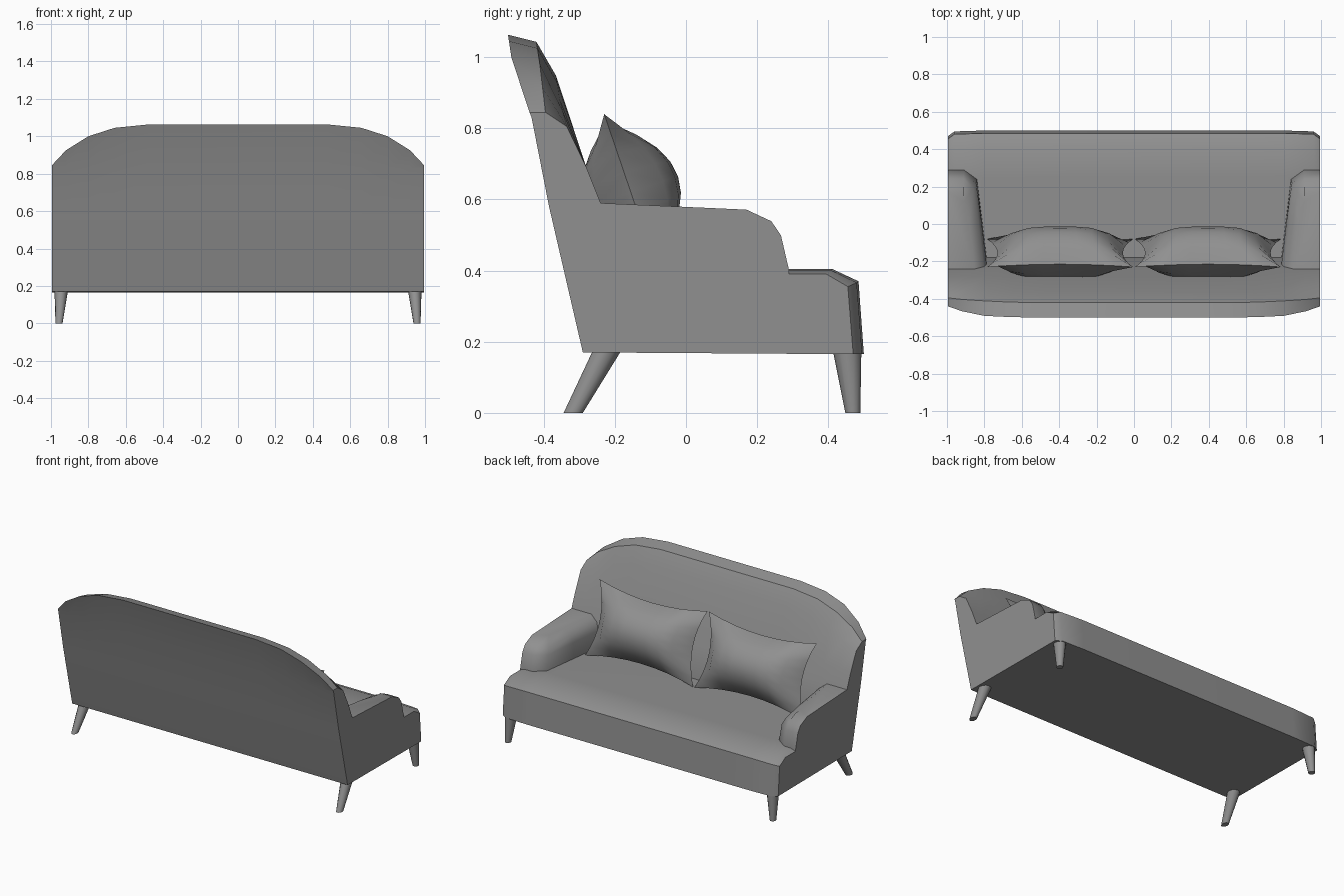
import bpy, bmesh, math
from mathutils import Vector

if "Cube" in bpy.data.objects:
    bpy.data.objects.remove(bpy.data.objects["Cube"])

grey = bpy.data.materials.new("grey_fabric")
grey.use_nodes = True
grey.diffuse_color = (0.28, 0.28, 0.28, 1)
grey.node_tree.nodes["Principled BSDF"].inputs["Base Color"].default_value = (0.28, 0.28, 0.28, 1)


def finish(name, bm, angle=40):
    bmesh.ops.remove_doubles(bm, verts=bm.verts, dist=0.0005)
    bmesh.ops.recalc_face_normals(bm, faces=bm.faces)
    mesh = bpy.data.meshes.new(name)
    bm.to_mesh(mesh)
    bm.free()
    mesh.materials.append(grey)
    obj = bpy.data.objects.new(name, mesh)
    bpy.context.collection.objects.link(obj)
    bpy.ops.object.select_all(action="DESELECT")
    obj.select_set(True)
    bpy.context.view_layer.objects.active = obj
    bpy.ops.object.shade_smooth_by_angle(angle=math.radians(angle))
    return obj


def loft(name, rings, angle=40):
    """Skin closed rings of equal length and cap both ends."""
    bm = bmesh.new()
    rows = [[bm.verts.new(p) for p in ring] for ring in rings]
    n = len(rows[0])
    for a, b in zip(rows, rows[1:]):
        for i in range(n):
            j = (i + 1) % n
            bm.faces.new((a[i], a[j], b[j], b[i]))
    bm.faces.new(rows[0])
    bm.faces.new(rows[-1])
    return finish(name, bm, angle)


# Seat base with rounded front lip and clipped front corners
def seat_ring(x, back, drop):
    profile = [(-0.28, 0.17), (0.5 - back, 0.165), (0.485 - back, 0.37 - drop),
               (0.41 - back / 2, 0.405 - drop), (0.25, 0.405 - drop), (-0.22, 0.4 - drop)]
    return [(x, y, z) for y, z in profile]


loft("seat", [seat_ring(x, b, d) for x, b, d in (
    (-0.995, 0.03, 0.015), (-0.96, 0.005, 0.004), (-0.8, 0, 0),
    (0.8, 0, 0), (0.96, 0.005, 0.004), (0.995, 0.03, 0.015))])


# Arched backrest: leaning profile swept along the arch
def back_y(z):
    if z < 1.0:
        return -0.435 - (z - 0.83) * 0.33
    return -0.491 - (z - 1.0) * 0.15


def back_ring(x, top):
    s = max(0, (1.0 - top) / 0.155)
    b = back_y(top)
    rim = 1 if abs(x) > 0.99 else 0.97
    return [(x, -0.29, 0.17), (x, -0.385, 0.58), (x, -0.434, 0.83), (x, b, top),
            (x, b + 0.08 - 0.035 * s, top - 0.02 + 0.02 * s),
            (x * rim, b + 0.135 - 0.03 * s, top - 0.115 + 0.075 * s),
            (x, -0.28, 0.69), (x, -0.24, 0.59), (x, -0.18, 0.4), (x, -0.18, 0.17)]


half_arch = [(0.995, 0.845), (0.92, 0.925), (0.8, 1.0), (0.66, 1.045), (0.48, 1.063)]
arch = [(-x, z) for x, z in half_arch] + half_arch[::-1]
loft("backrest", [back_ring(x, z) for x, z in arch])


# Arms: plan outline shrinking towards a rounded top
def arm_ring(side, z, front, inner, rise):
    plan = [(0.995, -0.25), (0.995, front), (0.91, front), (0.84 + inner, front - 0.05),
            (0.81 + inner, 0.0), (0.78 + inner, -0.25)]
    return [(side * x, y, z + rise * (0.2 - y)) for x, y in plan]


for side, label in ((1, "left"), (-1, "right")):
    loft(label + "_arm", [arm_ring(side, *r) for r in (
        (0.18, 0.29, 0, 0), (0.4, 0.29, 0, 0), (0.5, 0.267, 0.004, 0.02),
        (0.54, 0.24, 0.02, 0.03), (0.57, 0.17, 0.07, 0.045))], 50)


# Scatter cushions: two bulging sheets pinched at the corners
def cushion(name, cx, steps=8):
    up = Vector((0, -0.15, 0.44)).normalized()
    out = Vector((0, 0.44, 0.15)).normalized()
    bm = bmesh.new()
    for face in (1, -1):
        grid = []
        for i in range(steps + 1):
            u = 2 * i / steps - 1
            row = []
            for j in range(steps + 1):
                v = 2 * j / steps - 1
                wide = 0.39 * u * (1 - 0.14 * (1 - v * v))
                tall = 0.232 * v * (1 - 0.2 * (1 - u * u))
                bulge = 0.14 * (1 - u ** 4) * (1 - v * v) ** 0.8
                row.append(bm.verts.new(
                    Vector((cx + wide, -0.155, 0.62)) + up * tall + out * bulge * face))
            grid.append(row)
        for i in range(steps):
            for j in range(steps):
                bm.faces.new((grid[i][j], grid[i + 1][j], grid[i + 1][j + 1], grid[i][j + 1]))
    finish(name, bm, 60)


cushion("left_cushion", 0.395)
cushion("right_cushion", -0.395)


# Tapered, splayed legs
def leg_ring(x, y, z, rx, ry, sides=12):
    turns = [2 * math.pi * k / sides for k in range(sides)]
    return [(x + rx * math.cos(t), y + ry * math.sin(t), z) for t in turns]


for side, label in ((1, "left"), (-1, "right")):
    for end, top_y, foot_y, foot_r in (("front", -0.222, -0.317, 0.027), ("back", 0.453, 0.469, 0.021)):
        loft(f"{label}_{end}_leg", [
            leg_ring(side * 0.957, foot_y, 0, 0.019, foot_r),
            leg_ring(side * 0.945, top_y, 0.175, 0.036, 0.04)])
